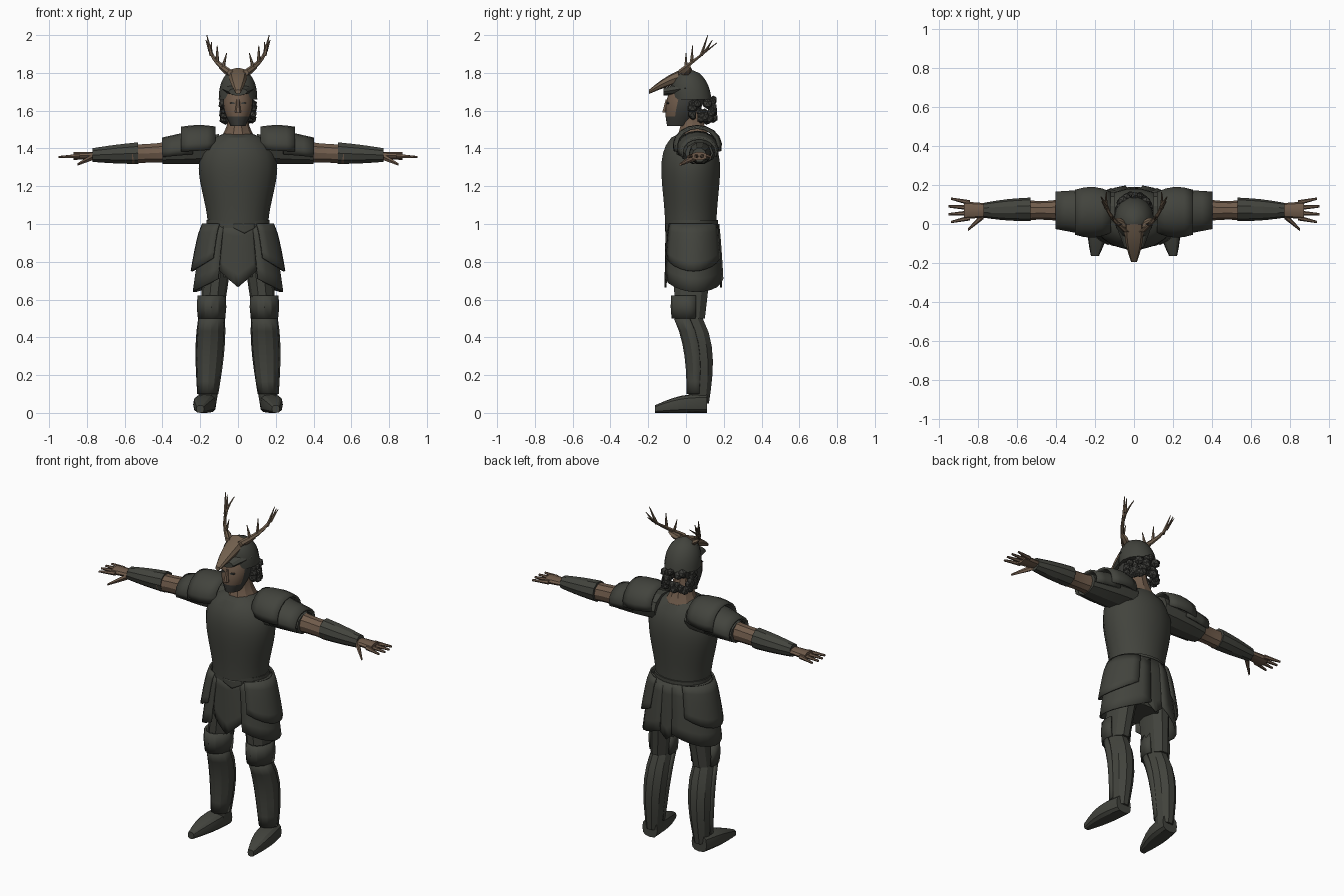
import bpy, bmesh, math, random
from math import cos, sin, radians, pi
from mathutils import Vector

if "Cube" in bpy.data.objects:
    bpy.data.objects.remove(bpy.data.objects["Cube"])


def material(name, red, green, blue):
    mat = bpy.data.materials.new(name)
    mat.use_nodes = True
    mat.diffuse_color = (red, green, blue, 1)
    mat.node_tree.nodes["Principled BSDF"].inputs["Base Color"].default_value = mat.diffuse_color
    return mat


ARMOUR = material("dark_armour", .055, .057, .047)
SKIN = material("skin", .16, .105, .07)
ANTLER = material("antler_brown", .165, .115, .075)
HAIR = material("dark_hair", .045, .045, .04)


def finish(name, bm, materials, mirror=False, thickness=0):
    """Turn a bmesh into a shaded object, optionally thickened and mirrored."""
    bmesh.ops.recalc_face_normals(bm, faces=bm.faces)
    mesh = bpy.data.meshes.new(name)
    bm.to_mesh(mesh)
    bm.free()
    for mat in materials:
        mesh.materials.append(mat)
    obj = bpy.data.objects.new(name, mesh)
    bpy.context.collection.objects.link(obj)
    bpy.ops.object.select_all(action="DESELECT")
    obj.select_set(True)
    bpy.context.view_layer.objects.active = obj
    bpy.ops.object.shade_smooth_by_angle(angle=radians(28))
    if thickness:
        solid = obj.modifiers.new("thickness", "SOLIDIFY")
        solid.thickness = thickness
        solid.offset = 0
    if mirror:
        obj.modifiers.new("mirror", "MIRROR")


def bridge(bm, rows, closed):
    """Join neighbouring rows of vertices with quads."""
    for row, following in zip(rows, rows[1:]):
        size = len(row)
        for i in range(size if closed else size - 1):
            j = (i + 1) % size
            bm.faces.new((row[i], row[j], following[j], following[i]))


def limb(name, materials, start, end, first, last, swell=0, ratio=1, bend=(0, 0, 0), sides=10,
         steps=6, skew=1, dome=0, square=1, arc=None, mirror=True, rule=None):
    """Tapering form from start to end, with a swollen or bent middle and an optional domed end.
    The ring radii run from first to last; an arc in degrees leaves an open plate."""
    start, end, bend = Vector(start), Vector(end), Vector(bend)
    span = [abs(c) for c in end - start]
    along = span.index(max(span))
    across, up = [k for k in range(3) if k != along]
    low, high = arc or (0, 360)
    bm = bmesh.new()
    rows = []
    for step in range(steps + 1):
        f = step / steps
        middle = sin(pi * f ** skew)
        centre = start.lerp(end, f) + bend * middle
        radius = first + (last - first) * f
        closing = math.sqrt(1 - .99 * f ** dome) if dome else 1
        row = []
        for i in range(sides + 1 if arc else sides):
            angle = radians(low + (high - low) * i / sides)
            u, v = [math.copysign(abs(w) ** square, w) for w in (cos(angle), sin(angle))]
            point = centre.copy()
            point[across] += u * closing * (radius + swell * middle)
            point[up] += v * closing * ratio * (radius + swell * middle / 2)
            row.append(bm.verts.new(point))
        rows.append(row)
    bridge(bm, rows, closed=not arc)
    if not arc:
        bm.faces.new(rows[0])
        bm.faces.new(rows[-1])
    if rule:
        for face in bm.faces:
            face.material_index = rule(face.calc_center_median())
    finish(name, bm, materials, mirror, .012 if arc else 0)


def skirt_plate(name, low, high, hem, drop, power, flare, gap=0, mirror=False):
    """Plate hanging from the waist; power one gives a pointed hem, higher a rounded one."""
    bm = bmesh.new()
    columns, steps = 10, 5
    rows = []
    for step in range(steps + 1):
        f = step / steps
        out = gap + flare * f ** .7
        row = []
        for i in range(columns + 1):
            u = i / columns
            angle = radians(low + (high - low) * u)
            bottom = hem - drop * (1 - abs(2 * u - 1) ** power)
            row.append(bm.verts.new(((.166 + out) * cos(angle),
                                     .035 + (.137 + out / 3) * sin(angle),
                                     1 + (bottom - 1) * f)))
        rows.append(row)
    bridge(bm, rows, closed=False)
    finish(name, bm, [ARMOUR], mirror, .01)


# Torso and skirt
limb("breastplate", [ARMOUR], (0, .025, 1), (0, .025, 1.5), .16, .16, swell=.05, ratio=.86,
     sides=18, steps=12, skew=1.5, dome=8, mirror=False)
limb("waist_trim", [ARMOUR], (0, .03, .98), (0, .03, 1.02), .168, .168, ratio=.84,
     sides=18, steps=1, mirror=False)
limb("hips", [ARMOUR], (0, .035, .72), (0, .035, 1), .13, .16, swell=.02, ratio=.8, mirror=False)
skirt_plate("front_skirt_plate", 238, 302, hem=.755, drop=.09, power=1, flare=.02)
skirt_plate("back_skirt_plate", 60, 120, hem=.755, drop=.09, power=1, flare=.04)
skirt_plate("side_skirt_plate", -64, 80, hem=.71, drop=.07, power=2, flare=.07, mirror=True)
skirt_plate("upper_skirt_plate", -58, 62, hem=.82, drop=.07, power=2, flare=.06, gap=.02, mirror=True)
skirt_plate("waist_flap", 262, 300, hem=.98, drop=.03, power=1, flare=0, gap=.01)

# Legs
limb("thighs", [ARMOUR], (.1, .04, .9), (.14, .02, .5), .08, .06, ratio=1.4)
limb("calves", [ARMOUR], (.14, .02, .5), (.16, .07, .05), .06, .045, swell=.015, ratio=1.2,
     bend=(0, .03, 0), skew=.8)
limb("knee_plates", [ARMOUR], (.14, .02, .62), (.14, .02, .5), .069, .067, swell=.005, ratio=1.35,
     sides=8, steps=2, arc=(160, 380))
limb("shin_plates", [ARMOUR], (.14, .02, .5), (.16, .07, .1), .065, .05, swell=.012, ratio=1.2,
     bend=(0, .03, 0), skew=.8, arc=(180, 360), sides=6)
limb("boots", [ARMOUR], (.165, .11, .05), (.2, -.165, .02), .05, .02, swell=.02,
     bend=(0, 0, .01), square=.7, sides=12)

# Arms
limb("sleeves", [ARMOUR], (.1, .06, 1.4), (.4, .07, 1.375), .1, .075, swell=.01, ratio=.8)
limb("shoulder_plates", [ARMOUR], (.12, .06, 1.42), (.3, .06, 1.41), .1, .11, swell=.02, ratio=.9,
     steps=4, arc=(-15, 195))
limb("lower_shoulder_plates", [ARMOUR], (.24, .06, 1.4), (.4, .07, 1.38), .11, .09, ratio=.8,
     steps=3, arc=(-20, 200))
limb("elbows", [SKIN], (.36, .07, 1.38), (.56, .07, 1.37), .06, .054, swell=-.01, steps=3)
limb("bracers", [ARMOUR], (.53, .075, 1.375), (.77, .07, 1.365), .06, .038, swell=.005)

# Hands
limb("palms", [SKIN], (.74, .07, 1.365), (.87, .07, 1.36), .035, .045, ratio=.5, steps=3)
for i, finger in enumerate(("index", "middle", "ring", "little")):
    side = i - 1.5
    limb(finger + "_fingers", [SKIN], (.84, .07 + .026 * side, 1.36),
         (.955 - .012 * abs(side), .07 + .04 * side, 1.355), .013, .006, sides=6, steps=2)
limb("thumbs", [SKIN], (.77, .045, 1.355), (.85, -.03, 1.315), .02, .007, sides=6, steps=2)

# Neck and head, with a beard along the jaw
limb("neck", [SKIN], (0, .04, 1.44), (0, .03, 1.6), .1, .05, swell=-.015, mirror=False)
limb("head", [SKIN, HAIR], (0, -.04, 1.52), (0, .02, 1.74), .04, .06, swell=.03, ratio=1.5,
     sides=16, steps=9, mirror=False, rule=lambda c: int(c.y > -.05 or c.z < 1.56))
limb("nose", [SKIN], (0, -.112, 1.59), (0, -.1, 1.66), .016, .008, sides=6, steps=2, mirror=False)
limb("eyes", [HAIR], (.03, -.104, 1.64), (.03, -.09, 1.64), .014, .014, ratio=.4, steps=1)

# Curls around the nape and cheeks
random.seed(4)
bm = bmesh.new()
for curl in range(46):
    angle = radians(random.uniform(-25, 205))
    ball = bmesh.ops.create_icosphere(bm, subdivisions=1, radius=random.uniform(.018, .028))
    place = Vector((.08 * cos(angle), .055 + .09 * sin(angle), random.uniform(1.55, 1.66)))
    bmesh.ops.translate(bm, verts=ball["verts"], vec=place)
finish("curly_hair", bm, [HAIR])

# Helmet with an animal mask
limb("helmet", [ARMOUR], (0, .03, 1.66), (0, .01, 1.82), .102, .1, ratio=1.06, sides=14, steps=8,
     dome=2.5, mirror=False)
limb("mask_brow", [ARMOUR], (0, -.12, 1.7), (0, 0, 1.72), .05, .095, ratio=.4, steps=3, mirror=False)
limb("mask_snout", [ANTLER], (0, -.195, 1.7), (0, 0, 1.79), .015, .05, swell=.01, ratio=.75,
     bend=(0, 0, .01), sides=8, square=.8, mirror=False)
limb("mask_ears", [ANTLER], (.04, -.01, 1.79), (.1, .02, 1.83), .015, .006, swell=.015, sides=6, steps=4)

# Antlers: a curved beam, then the tines from root to tip
limb("antler_beams", [ANTLER], (.04, -.04, 1.8), (.14, .165, 1.96), .017, .003, bend=(.04, 0, 0), sides=6)
for tine, root, tip in (("brow", (.08, 0, 1.83), (.06, 0, 1.905)),
                        ("middle", (.11, .03, 1.86), (.11, .035, 1.945)),
                        ("upper", (.14, .08, 1.89), (.165, .115, 2)),
                        ("outer", (.145, .1, 1.91), (.17, .14, 1.975))):
    limb("antler_" + tine + "_tines", [ANTLER], root, tip, .011, .002, sides=6, steps=3)
